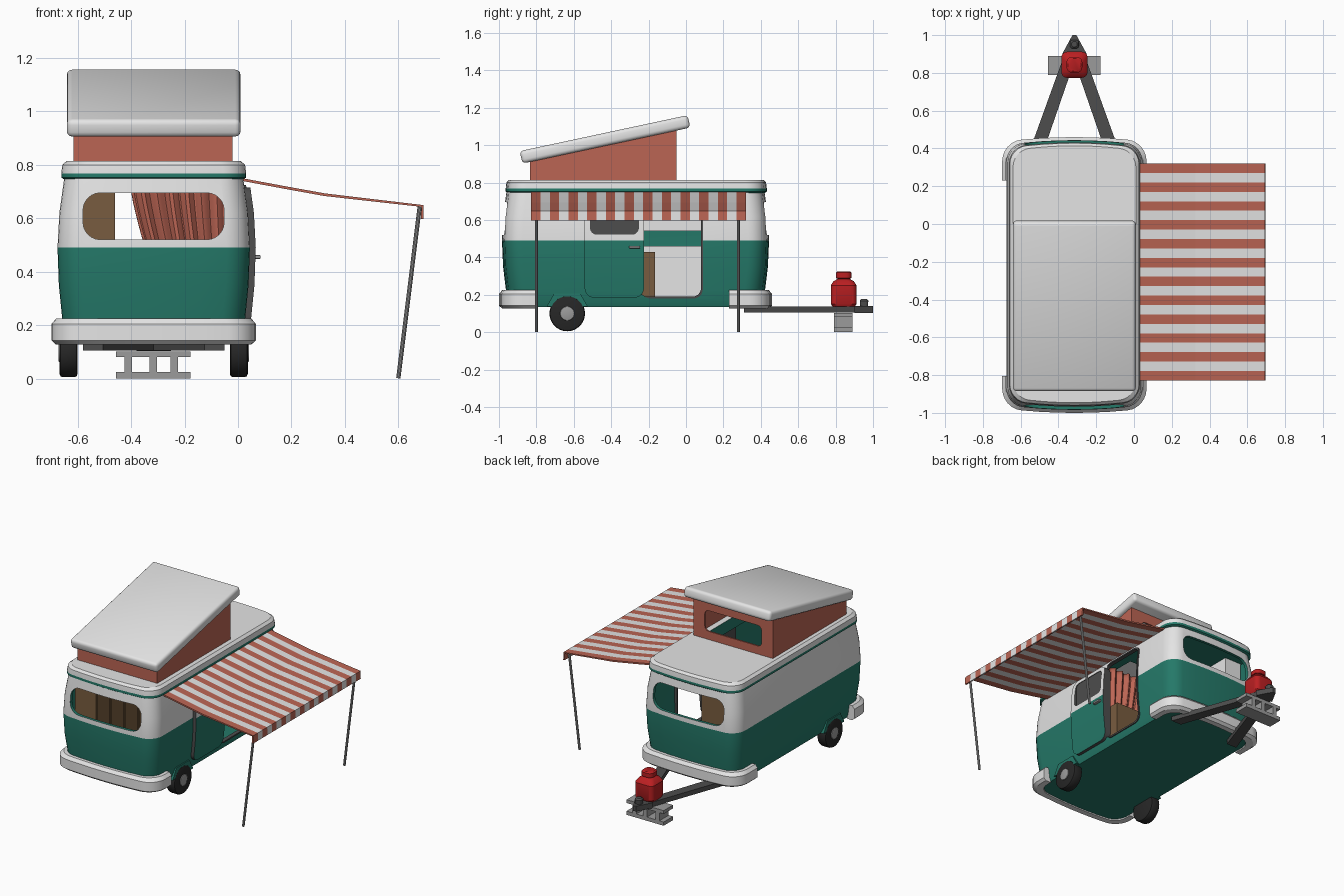
import bpy, bmesh, math
from mathutils import Vector, Matrix

if "Cube" in bpy.data.objects:
    bpy.data.objects.remove(bpy.data.objects["Cube"])

def mat(name, r, g, b):
    m = bpy.data.materials.new(name)
    m.diffuse_color = (r, g, b, 1)
    m.use_nodes = True
    m.node_tree.nodes["Principled BSDF"].inputs["Base Color"].default_value = m.diffuse_color
    return m

TEAL = mat("teal", .018, .19, .14)
WHITE = mat("white", .78, .78, .78)
ORANGE = mat("orange", .5, .13, .088)
DARK = mat("dark_grey", .075, .075, .075)
BLACK = mat("tyre_black", .02, .02, .02)
GREY = mat("grey", .33, .33, .33)
BROWN = mat("wood_brown", .19, .107, .05)
RED = mat("red", .5, .014, .016)
CX, CY = -.3155, -.27

def make(name, bm, mats, smooth=True, bevel=0):
    if bevel:
        bmesh.ops.bevel(bm, geom=bm.edges[:], offset=bevel, segments=3, affect='EDGES', profile=.5)
    me = bpy.data.meshes.new(name)
    bm.to_mesh(me)
    bm.free()
    ob = bpy.data.objects.new(name, me)
    bpy.context.collection.objects.link(ob)
    for m in mats:
        me.materials.append(m)
    if smooth:
        soften(ob)
    return ob

def activate(ob):
    bpy.ops.object.select_all(action='DESELECT')
    ob.select_set(True)
    bpy.context.view_layer.objects.active = ob

def soften(ob):
    activate(ob)
    bpy.ops.object.shade_smooth_by_angle(angle=math.radians(32))

def cut(ob, cutter, op='DIFFERENCE', keep=False):
    mod = ob.modifiers.new("cut", 'BOOLEAN')
    mod.object, mod.operation, mod.solver = cutter, op, 'EXACT'
    activate(ob)
    bpy.ops.object.modifier_apply(modifier=mod.name)
    if not keep:
        bpy.data.objects.remove(cutter)

def box(name, x0, x1, y0, y1, z0, z1, m, bevel=0):
    bm = bmesh.new()
    bmesh.ops.create_cube(bm, size=1)
    for v in bm.verts:
        v.co = Vector(((x0 + x1) / 2 + v.co.x * (x1 - x0), (y0 + y1) / 2 + v.co.y * (y1 - y0),
                       (z0 + z1) / 2 + v.co.z * (z1 - z0)))
    return make(name, bm, [m], bevel > 0, bevel)

def prism(name, pts, axis, a, b, m):
    place = {'x': lambda u, v, w: (w, u, v), 'y': lambda u, v, w: (u, w, v), 'z': lambda u, v, w: (u, v, w)}[axis]
    bm = bmesh.new()
    lo, hi = ([bm.verts.new(place(u, v, w)) for u, v in pts] for w in (a, b))
    bm.faces.new(lo)
    bm.faces.new(hi)
    for i in range(len(pts)):
        j = (i + 1) % len(pts)
        bm.faces.new((lo[i], lo[j], hi[j], hi[i]))
    bmesh.ops.recalc_face_normals(bm, faces=bm.faces)
    return make(name, bm, [m], False)

def outline(cx, cy, hx, hy, r, bow=0):
    """Rounded rectangle whose short ends bow outwards."""
    pts = []
    for k, (sx, sy) in enumerate(((1, 1), (-1, 1), (-1, -1), (1, -1))):
        for i in range(7):
            a = math.radians(90 * k + 15 * i)
            pts.append((sx * (hx - r) + r * math.cos(a), sy * (hy - r) + r * math.sin(a)))
        if bow and k % 2 == 0:
            pts += [(sx * (hx - r) * t, sy * hy) for t in (.66, .33, 0, -.33, -.66)]
    return [(cx + x, cy + y - math.copysign(bow * (x / hx) ** 2, y)) for x, y in pts]

def rrect(u0, u1, v0, v1, r):
    return outline((u0 + u1) / 2, (v0 + v1) / 2, (u1 - u0) / 2, (v1 - v0) / 2, r)

def loft(bm, levels, r, bow, cx=CX, cy=CY, flip=False, rule=lambda z: 0):
    rings = [[bm.verts.new((x, y, z)) for x, y in outline(cx, cy, hx, hy, r, bow)] for z, hx, hy in levels]
    n = len(rings[0])
    faces = [bm.faces.new(rings[0][::-1]), bm.faces.new(rings[-1])]
    for lo, hi in zip(rings, rings[1:]):
        faces += [bm.faces.new((lo[i], lo[(i + 1) % n], hi[(i + 1) % n], hi[i])) for i in range(n)]
    for f in faces:
        f.material_index = rule(f.calc_center_median().z)
    if flip:
        bmesh.ops.reverse_faces(bm, faces=faces)
    return bm

# body shell: bulging sides, hollow inside
LEVELS = [(.135, .325, .675), (.16, .334, .685), (.22, .342, .692), (.35, .355, .708),
          (.49, .36, .714), (.62, .353, .708), (.75, .335, .69)]

def at(z, off):
    for (z0, a0, b0), (z1, a1, b1) in zip(LEVELS, LEVELS[1:]):
        if z <= z1:
            t = (z - z0) / (z1 - z0)
            return z, a0 + (a1 - a0) * t + off, b0 + (b1 - b0) * t + off

def two_tone(z):
    return 1 if z > .49 else 0

def offset_body(off):
    return loft(bmesh.new(), [at(l[0], off) for l in LEVELS], .085, .025, rule=two_tone)

bm = offset_body(0)
loft(bm, [at(z, -.02) for z in (.18, .22, .35, .49, .62, .735)], .07, .025, flip=True)
body = make("van_body", bm, [TEAL, WHITE, DARK], False)
cut(body, prism("window_cutter", rrect(-.58, -.052, .52, .695, .065), 'y', -1.2, .7, TEAL))
cut(body, prism("door_cutter", rrect(-.25, .08, .19, .715, .045), 'x', -.08, .2, DARK))
hatch = box("hatch_cutter", -.56, -.07, -.75, -.12, .7, .9, TEAL)
cut(body, hatch, keep=True)
soften(body)

# roof cap with gutter strip
bm = loft(bmesh.new(), [(.745, .334, .688), (.752, .346, .698), (.768, .346, .698), (.8, .342, .694), (.815, .325, .68)],
          .085, .025, cy=-.266, rule=lambda z: 1 if z > .769 else 0)
roof = make("roof_cap", bm, [TEAL, WHITE], False)
cut(roof, hatch)
soften(roof)

# door frame trim and slid-back side door
trim = make("door_trim", offset_body(.007), [DARK, DARK], False)
cut(trim, prism("c", rrect(-.24, .09, .18, .725, .05), 'x', .005, .2, DARK), 'INTERSECT')
cut(trim, prism("c", rrect(-.25, .08, .19, .715, .045), 'x', -.1, .3, DARK))
door = make("sliding_door", offset_body(.022), [TEAL, WHITE, DARK], False)
cut(door, prism("c", rrect(-.542, -.225, .185, .715, .05), 'x', .005, .2, DARK), 'INTERSECT')
cut(door, prism("c", rrect(-.51, -.255, .525, .69, .03), 'x', .046, .2, DARK))
soften(door)
box("door_handle", .06, .085, -.305, -.245, .448, .462, GREY, .004)

# wraparound bumpers
bm = loft(bmesh.new(), [(.127, .365, .713), (.142, .382, .73), (.205, .382, .73), (.225, .365, .713)], .1, .025)
bumper = make("bumpers", bm, [WHITE], False)
bm = loft(bmesh.new(), [(.1, .325, .675), (.25, .325, .675)], .08, .025)
cut(bumper, make("c", bm, [WHITE], False))
cut(bumper, box("c", -1, 1, -.805, .23, 0, .4, WHITE))
soften(bumper)

# wheels and arches
def disc(name, x0, x1, r, m, bevel):
    bm = bmesh.new()
    bmesh.ops.create_cone(bm, cap_ends=True, segments=32, radius1=r, radius2=r, depth=abs(x1 - x0),
                          matrix=Matrix.Translation(((x0 + x1) / 2, -.635, .1)) @ Matrix.Rotation(math.pi / 2, 4, 'Y'))
    rim = [e for e in bm.edges if abs(e.verts[0].co.x - e.verts[1].co.x) < 1e-5]
    bmesh.ops.bevel(bm, geom=rim, offset=bevel, segments=2, affect='EDGES', profile=.5)
    make(name, bm, [m])

for side, s in (("left", -1), ("right", 1)):
    disc(side + "_tyre", CX + s * .285, CX + s * .352, .095, BLACK, .012)
    disc(side + "_hub", CX + s * .33, CX + s * .357, .038, GREY, .004)
    prism(side + "_wheel_arch", [(-.745, .137), (-.705, .207), (-.565, .207), (-.525, .137)], 'x',
          CX + s * .29, CX + s * .348, TEAL)

# pop-up roof: tilted lid over canvas walls
lid = box("pop_up_lid", -.325, .325, -.459, .459, -.034, .034, WHITE, .02)
lid.location = (CX, -.433, 1.031)
lid.rotation_euler.x = math.radians(12.07)
tent = prism("canvas_walls", [(-.835, .81), (-.05, .81), (-.05, 1.085), (-.835, .914)], 'x', -.615, -.02, ORANGE)
cut(tent, prism("c", [(-.825, .7), (-.06, .7), (-.06, 1.2), (-.825, 1.2)], 'x', -.605, -.03, ORANGE))
cut(tent, prism("c", rrect(-.53, -.105, .87, 1.01, .03), 'y', -.2, .1, ORANGE))

# striped awning with hanging edge
bm = bmesh.new()
rail = [(.015, .745), (.17, .716), (.325, .688), (.69, .646), (.69, .597)]
rows = [[bm.verts.new((x, -.828 + 1.148 * i / 23, z)) for x, z in rail] for i in range(24)]
for i in range(23):
    for j in range(4):
        f = bm.faces.new((rows[i][j], rows[i][j + 1], rows[i + 1][j + 1], rows[i + 1][j]))
        f.material_index = i % 2
awning = make("awning", bm, [ORANGE, WHITE], False)
mod = awning.modifiers.new("thickness", 'SOLIDIFY')
mod.thickness, mod.offset = .01, 0
for name, y in (("front_pole", -.8), ("rear_pole", .28)):
    d = Vector((.08, 0, .642))
    bm = bmesh.new()
    bmesh.ops.create_cone(bm, cap_ends=True, segments=10, radius1=.008, radius2=.008, depth=d.length,
                          matrix=Matrix.Translation((.64, y, .322)) @ d.to_track_quat('Z', 'Y').to_matrix().to_4x4())
    make("awning_" + name, bm, [GREY])

# tow frame and hitch
for side, s in (("left", -1), ("right", 1)):
    prism(side + "_tow_bar", [(CX + s * .265, .31), (CX + s * .19, .31), (CX, .86), (CX, .96), (CX + s * .03, .96)],
          'z', .105, .137, DARK)
prism("hitch_nose", [(-.38, .9), (-.25, .9), (-.305, 1), (-.326, 1)], 'z', .103, .139, DARK)
make("hitch_knob", loft(bmesh.new(), [(.13, .02, .02), (.168, .023, .023), (.178, .015, .015)], .014, 0, CX, .952), [DARK])

# gas bottle
bm = loft(bmesh.new(), [(.137, .06, .06), (.152, .069, .069), (.25, .069, .069), (.272, .055, .055), (.285, .032, .032),
                        (.29, .042, .042), (.318, .042, .042), (.325, .034, .034)], .03, 0, CX, .843)
make("gas_bottle", bm, [RED])

# hollow block under the hitch
box("block_top", -.456, -.178, .79, .89, .08, .102, GREY)
box("block_base", -.456, -.178, .79, .89, 0, .025, GREY)
for i, x in enumerate((-.41, -.317, -.238)):
    box(f"block_web_{i + 1}", x - .014, x + .014, .79, .89, .02, .085, GREY)

# interior furniture
box("tall_cabinet", -.625, -.468, -.85, -.25, .178, .738, BROWN)
for i in range(4):
    box(f"cabinet_door_{i + 1}", -.47, -.46, -.845 + i * .15, -.71 + i * .15, .2, .73, BROWN)
box("bench", -.3, 0, -.6, -.165, .178, .43, BROWN)
box("counter", -.645, -.5, -.24, .3, .178, .46, WHITE)
box("overhead_locker", -.625, -.5, -.24, .3, .54, .738, WHITE)

# gathered curtain
bm = bmesh.new()
grid = []
for j in range(9):
    t = j / 8
    left = -.405 + .075 * t ** 1.3
    grid.append([bm.verts.new((left + (-.012 - left) * i / 40, -.255 + .012 * math.sin(i * 1.1), .735 - .305 * t))
                 for i in range(41)])
for a, b in zip(grid, grid[1:]):
    for i in range(40):
        bm.faces.new((a[i], a[i + 1], b[i + 1], b[i]))
curtain = make("curtain", bm, [ORANGE])
curtain.modifiers.new("thickness", 'SOLIDIFY').thickness = .005
